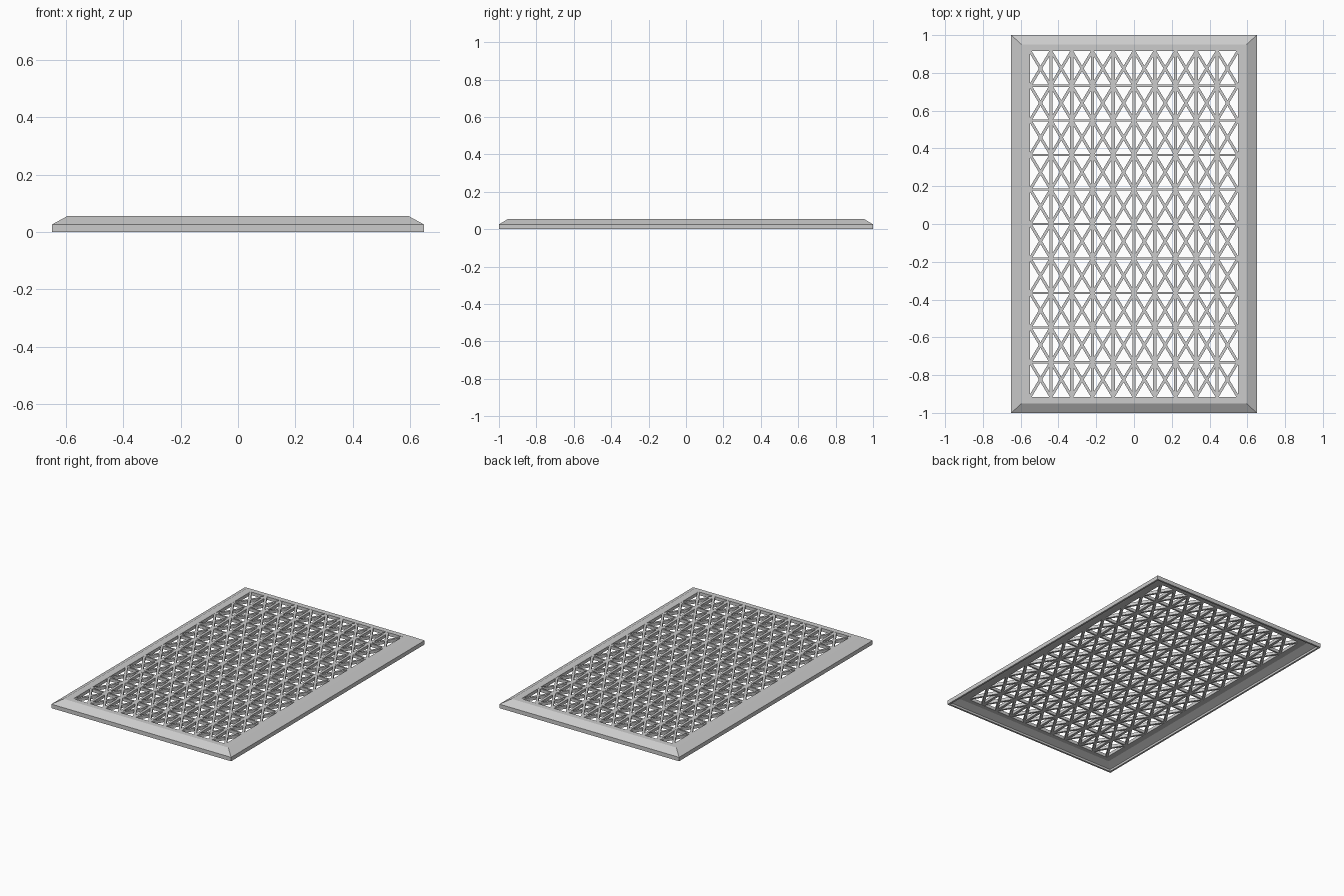
import bpy, bmesh, math
from mathutils import Matrix

if "Cube" in bpy.data.objects:
    bpy.data.objects.remove(bpy.data.objects["Cube"])

grey = bpy.data.materials.new("light grey")
grey.diffuse_color = (0.6, 0.6, 0.6, 1)
grey.use_nodes = True
grey.node_tree.nodes["Principled BSDF"].inputs["Base Color"].default_value = grey.diffuse_color


def make_object(name, bm):
    bmesh.ops.recalc_face_normals(bm, faces=bm.faces)
    mesh = bpy.data.meshes.new(name)
    bm.to_mesh(mesh)
    bm.free()
    mesh.materials.append(grey)
    ob = bpy.data.objects.new(name, mesh)
    bpy.context.collection.objects.link(ob)


def bar(bm, x, y, length, width, angle, z0, z1):
    """Flat bar centred on x, y, running along the given angle."""
    m = (Matrix.Translation((x, y, (z0 + z1) / 2)) @ Matrix.Rotation(angle, 4, 'Z')
         @ Matrix.Diagonal((length, width, z1 - z0, 1)))
    bmesh.ops.create_cube(bm, size=1, matrix=m)


# Hollow bevelled frame: rectangular loops (half x, half y, z) bridged in a ring
profile = [(0.65, 1.0, 0), (0.65, 1.0, 0.026), (0.595, 0.95, 0.056),
           (0.55, 0.915, 0.056), (0.55, 0.915, 0.035), (0.59, 0.945, 0.035),
           (0.638, 0.988, 0.014), (0.638, 0.988, 0)]
bm = bmesh.new()
loops = [[bm.verts.new((sx * a, sy * b, z))
          for sx, sy in ((-1, -1), (1, -1), (1, 1), (-1, 1))]
         for a, b, z in profile]
for i, lo in enumerate(loops):
    hi = loops[(i + 1) % len(loops)]
    for k in range(4):
        n = (k + 1) % 4
        bm.faces.new((lo[k], lo[n], hi[n], hi[k]))
make_object("frame", bm)

# Lattice grid: 10 x 10 cells
N, HX, HY = 10, 0.55, 0.915
DX, DY = 2 * HX / N, 2 * HY / N
Z0, Z1 = 0.0355, 0.0555

bm = bmesh.new()
for i in range(1, N):
    bar(bm, -HX + i * DX, 0, 2 * HY + 0.01, 0.017, math.pi / 2, Z0, Z1)
make_object("long_bars", bm)

bm = bmesh.new()
for j in range(1, N):
    bar(bm, 0, -HY + j * DY, 2 * HX + 0.01, 0.011, 0, Z0, Z1 - 0.0004)
make_object("cross_bars", bm)

# Crossed diagonals in every cell
bm = bmesh.new()
angle, diag = math.atan2(DY, DX), math.hypot(DX, DY)
for i in range(N):
    for j in range(N):
        for s in (1, -1):
            bar(bm, -HX + (i + 0.5) * DX, -HY + (j + 0.5) * DY, diag, 0.015,
                s * angle, Z0, Z1 - 0.0002)
make_object("diagonal_bars", bm)
